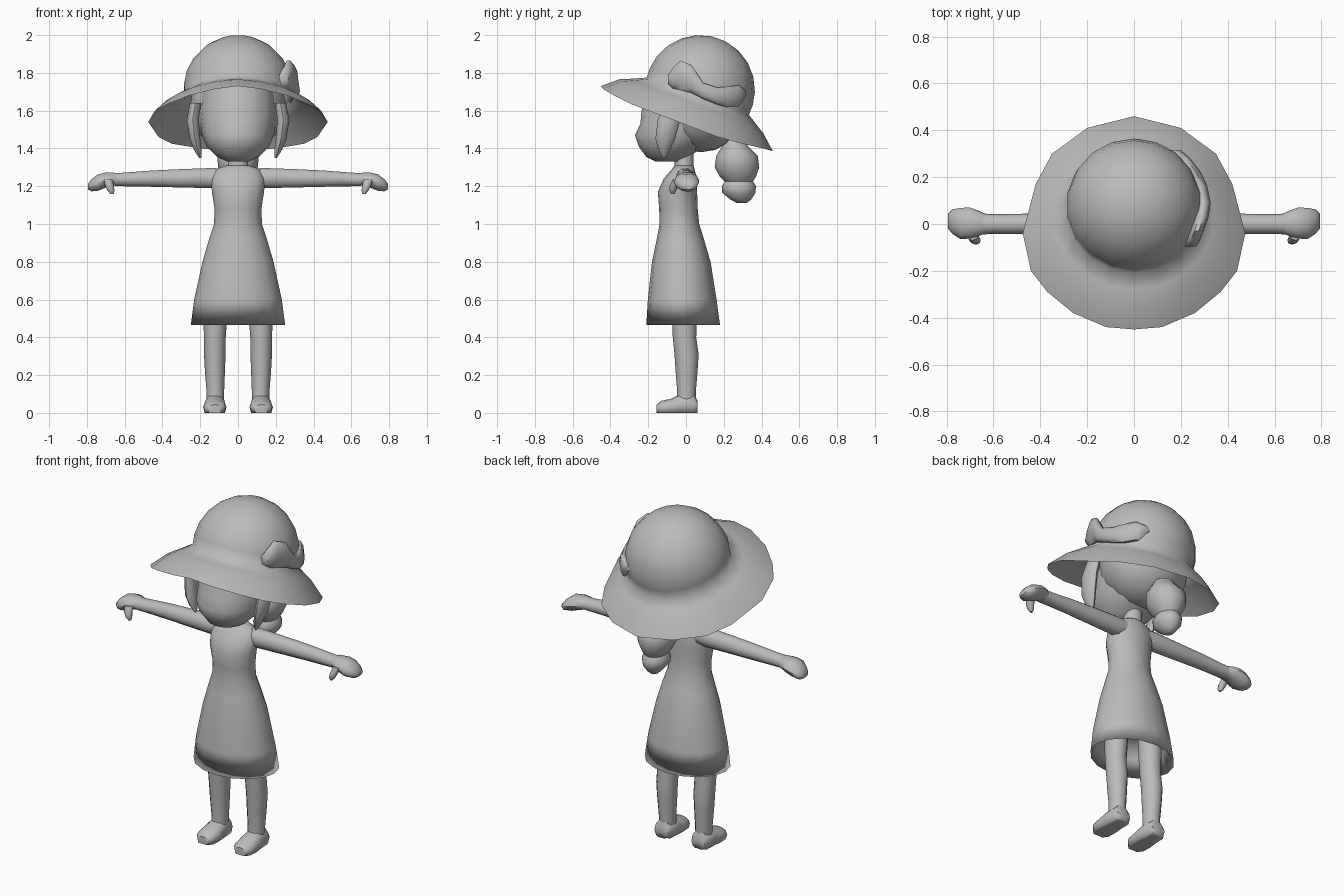
import bpy, bmesh, math
from mathutils import Vector

grey = bpy.data.materials.new("plain_grey")
grey.diffuse_color = (0.5, 0.5, 0.5, 1)


def finish(name, bm, angle=50):
    """Turn a bmesh into a smooth shaded object."""
    bmesh.ops.recalc_face_normals(bm, faces=bm.faces)
    mesh = bpy.data.meshes.new(name)
    bm.to_mesh(mesh)
    bm.free()
    mesh.materials.append(grey)
    ob = bpy.data.objects.new(name, mesh)
    bpy.context.collection.objects.link(ob)
    bpy.ops.object.select_all(action='DESELECT')
    ob.select_set(True)
    bpy.context.view_layer.objects.active = ob
    bpy.ops.object.shade_smooth_by_angle(angle=math.radians(angle))
    return ob


def loft(name, rings, cap_start=True, cap_end=True, angle=50):
    """Skin a list of closed rings with quads."""
    bm = bmesh.new()
    rows = [[bm.verts.new(p) for p in ring] for ring in rings]
    n = len(rows[0])
    for a, b in zip(rows, rows[1:]):
        for i in range(n):
            j = (i + 1) % n
            bm.faces.new((a[i], a[j], b[j], b[i]))
    for row, cap in ((rows[0], cap_start), (rows[-1], cap_end)):
        if cap:
            mid = sum((v.co for v in row), Vector()) / n
            tip = bm.verts.new(mid)
            for i in range(n):
                bm.faces.new((row[i], row[(i + 1) % n], tip))
    return finish(name, bm, angle)


def tube(name, axis, sections, n=12, mirror=1, angle=50):
    """Sections are (x, y, z, radius u, radius v), rings lie across the axis."""
    rings = []
    for x, y, z, ru, rv in sections:
        ring = []
        for k in range(n):
            a = 2 * math.pi * k / n
            u, v = ru * math.cos(a), rv * math.sin(a)
            d = {'x': (0, u, v), 'y': (u, 0, v), 'z': (u, v, 0)}[axis]
            ring.append(Vector(((x + d[0]) * mirror, y + d[1], z + d[2])))
        rings.append(ring)
    return loft(name, rings, angle=angle)


# Dress with the hem folded inwards underneath
tube("dress", 'z', [
    (0, -.015, .62, .15, .12), (0, -.015, .56, .20, .155),
    (0, -.015, .465, .25, .195), (0, -.02, .60, .232, .182),
    (0, -.025, .80, .188, .155), (0, -.03, .92, .153, .125),
    (0, -.035, 1.0, .127, .105), (0, -.04, 1.08, .124, .102),
    (0, -.045, 1.17, .138, .104), (0, -.03, 1.24, .143, .088),
    (0, -.015, 1.29, .12, .06), (0, -.01, 1.31, .06, .05)], n=16, angle=180)

# Neck and head
tube("neck", 'z', [(0, -.01, 1.26, .07, .055), (0, -.01, 1.32, .052, .05),
                   (0, -.01, 1.42, .05, .05)])
tube("head", 'z', [
    (0, -.10, 1.33, .055, .06), (0, -.10, 1.355, .11, .11),
    (0, -.075, 1.41, .165, .175), (0, -.05, 1.47, .19, .22),
    (0, -.02, 1.53, .20, .222), (0, 0, 1.60, .207, .235),
    (0, .03, 1.74, .20, .205)], n=16)

# Hair mass under the hat
bm = bmesh.new()
bmesh.ops.create_uvsphere(bm, u_segments=16, v_segments=10, radius=1)
for v in bm.verts:
    v.co = Vector((v.co.x * .255, .08 + v.co.y * .235, 1.62 + v.co.z * .24))
finish("hair", bm)

# Ponytail in two bunches
tube("ponytail", 'z', [
    (0, .25, 1.45, .05, .05), (0, .26, 1.41, .08, .07),
    (0, .27, 1.36, .11, .11), (0, .27, 1.30, .105, .118),
    (0, .275, 1.25, .08, .095), (0, .28, 1.225, .06, .075),
    (0, .28, 1.20, .075, .09), (0, .28, 1.165, .07, .088),
    (0, .29, 1.13, .04, .055), (0, .295, 1.11, .02, .025)])

# Paired parts
for side, s in (("right", 1), ("left", -1)):
    tube(side + "_side_lock", 'z', [
        (.225, -.07, 1.64, .03, .05), (.240, -.09, 1.55, .032, .06),
        (.228, -.11, 1.45, .028, .052), (.212, -.115, 1.39, .02, .03),
        (.20, -.115, 1.35, .006, .008)], n=8, mirror=s)
    tube(side + "_arm", 'x', [
        (.06, -.005, 1.245, .045, .05), (.14, -.005, 1.243, .05, .056),
        (.30, -.003, 1.242, .047, .051), (.46, 0, 1.24, .044, .045),
        (.60, 0, 1.236, .042, .038), (.65, 0, 1.235, .045, .036)], n=10, mirror=s)
    tube(side + "_hand", 'x', [
        (.62, 0, 1.236, .035, .03), (.66, .003, 1.238, .053, .036),
        (.70, .004, 1.232, .066, .042), (.74, .002, 1.22, .067, .046),
        (.775, .01, 1.205, .052, .034), (.795, .012, 1.198, .03, .015)],
        n=10, mirror=s)
    tube(side + "_thumb", 'z', [
        (.69, -.045, 1.235, .025, .025), (.68, -.065, 1.20, .023, .022),
        (.672, -.07, 1.175, .018, .018), (.667, -.07, 1.158, .008, .008)],
        n=8, mirror=s)
    tube(side + "_leg", 'z', [
        (.12, 0, .05, .046, .05), (.12, .003, .12, .047, .05),
        (.122, .003, .22, .053, .058), (.123, .003, .31, .057, .064),
        (.123, -.008, .40, .058, .062), (.12, -.008, .50, .062, .066),
        (.115, -.005, .66, .065, .07)], mirror=s)
    # Rounded foot with a flat sole
    foot = tube(side + "_foot", 'y', [
        (.122, .06, .035, .045, .03), (.122, .045, .04, .052, .06),
        (.122, -.03, .04, .056, .06), (.123, -.08, .03, .062, .045),
        (.123, -.13, .028, .058, .036), (.123, -.157, .022, .035, .022)], mirror=s)
    for v in foot.data.vertices:
        v.co.z = max(v.co.z, 0) if v.co.z > .015 else 0

# Sun hat: tilted dome, flared brim, drooping towards the back
R, C, tilt = .29, Vector((0, .075, 1.71)), math.radians(20)
front = Vector((0, -math.cos(tilt), math.sin(tilt)))
up = Vector((0, math.sin(tilt), math.cos(tilt)))
half = [(0, -.45, 1.73), (.12, -.44, 1.715), (.26, -.38, 1.68), (.37, -.29, 1.635),
        (.44, -.20, 1.60), (.475, -.04, 1.54), (.42, .17, 1.46), (.35, .30, 1.425),
        (.20, .41, 1.40), (0, .46, 1.385)]
rim = [Vector(p) for p in half] + [Vector((-x, y, z)) for x, y, z in half[-2:0:-1]]
rings = []
for deg in (8, 24, 40, 56, 72, 86, 97):
    t = math.radians(deg)
    ring = []
    for k in range(18):
        a = math.radians(20 * k)
        flat = front * math.cos(a) + Vector((math.sin(a), 0, 0))
        ring.append(C + R * (flat * math.sin(t) + up * math.cos(t)))
    rings.append(ring)
base = rings[-1]
for f, lift in ((.3, .008), (.6, .018), (1, 0)):
    rings.append([b.lerp(r, f) + Vector((0, 0, lift)) for b, r in zip(base, rim)])
loft("sun_hat", rings, cap_end=False, angle=80)

# Bow wrapped around the side of the hat: (y, low z, high z)
bow = []
for y, lo, hi in ((-.095, 1.74, 1.79), (-.07, 1.715, 1.83), (-.03, 1.705, 1.87),
                  (.03, 1.69, 1.845), (.09, 1.66, 1.75), (.165, 1.63, 1.725),
                  (.22, 1.615, 1.73), (.28, 1.62, 1.738), (.315, 1.68, 1.71)):
    z = (lo + hi) / 2
    x = math.sqrt(max(R * R - (y - C.y) ** 2 - (z - C.z) ** 2, .02))
    bow.append((x + .008, y, z, .03, (hi - lo) / 2))
tube("hat_bow", 'y', bow, n=10)
